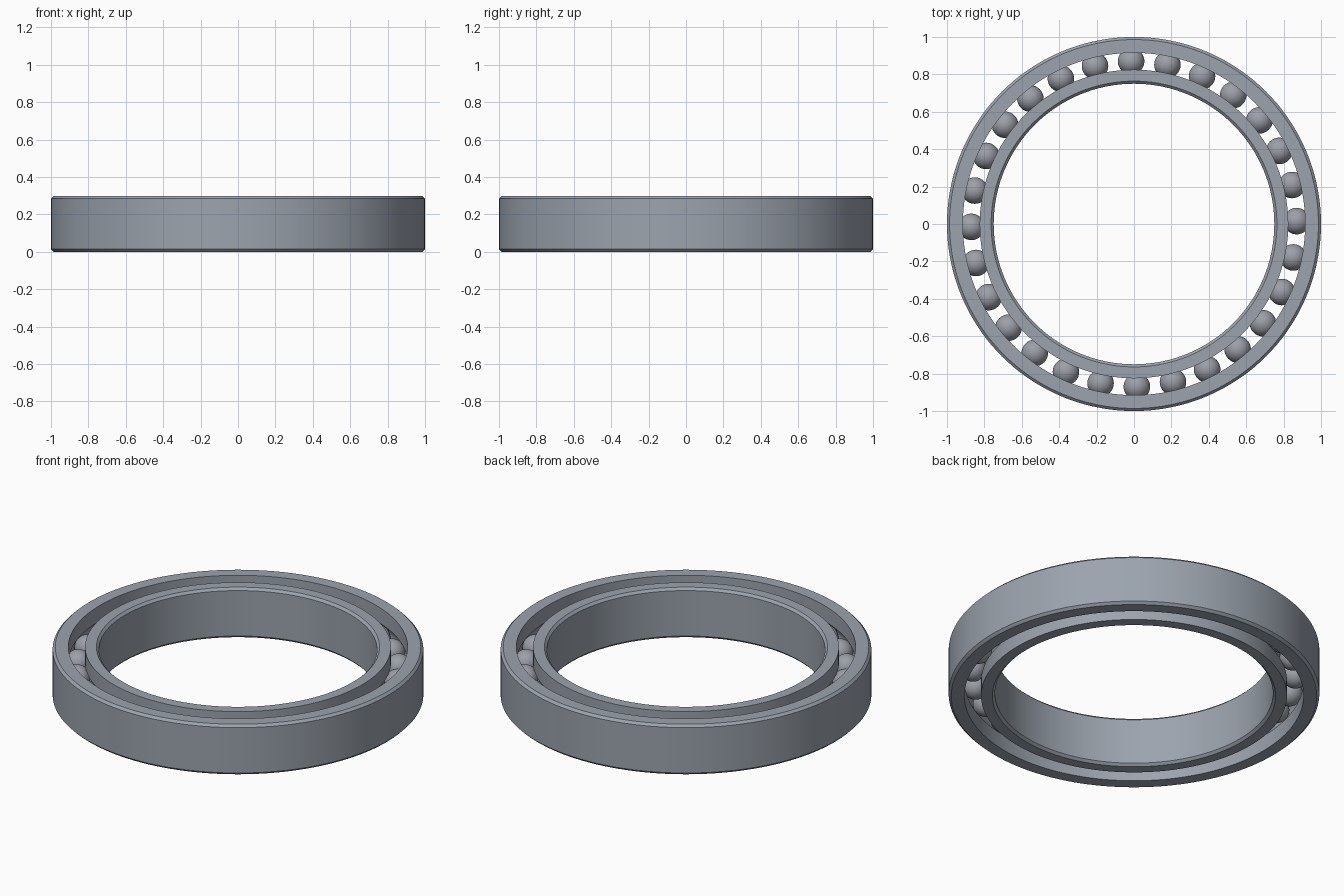
import bpy
import bmesh
from math import cos, sin, pi, radians, asin, acos

cube = bpy.data.objects.get("Cube")
if cube:
    bpy.data.objects.remove(cube, do_unlink=True)

HEIGHT = 0.298
MID = HEIGHT / 2
CHAMFER = 0.014
PITCH = 0.87          # radius of the circle through the ball centres
BALL = 0.071
GROOVE = 0.0725
BALL_COUNT = 28
SEGMENTS = 144


def make_material(name, colour):
    mat = bpy.data.materials.new(name)
    mat.use_nodes = True
    mat.diffuse_color = colour
    mat.node_tree.nodes["Principled BSDF"].inputs["Base Color"].default_value = colour
    return mat


def add_object(name, bm, mat, location=(0, 0, 0)):
    bmesh.ops.recalc_face_normals(bm, faces=bm.faces)
    mesh = bpy.data.meshes.new(name)
    bm.to_mesh(mesh)
    bm.free()
    mesh.materials.append(mat)
    obj = bpy.data.objects.new(name, mesh)
    obj.location = location
    bpy.context.collection.objects.link(obj)
    return obj


def smooth(obj, angle):
    bpy.ops.object.select_all(action='DESELECT')
    obj.select_set(True)
    bpy.context.view_layer.objects.active = obj
    bpy.ops.object.shade_smooth_by_angle(angle=radians(angle))


def race(name, plain, grooved, mat):
    """Lathe a ring with a chamfered plain wall and a ball groove in the other."""
    side = 1 if grooved > plain else -1          # direction towards the groove
    edge = plain + side * CHAMFER
    profile = [(edge, 0), (plain, CHAMFER), (plain, HEIGHT - CHAMFER),
               (edge, HEIGHT), (grooved, HEIGHT)]
    # Groove arc centred on the ball circle
    half = acos(abs(PITCH - grooved) / GROOVE)
    steps = 10
    for i in range(steps + 1):
        a = half - 2 * half * i / steps
        profile.append((PITCH - side * GROOVE * cos(a), MID + GROOVE * sin(a)))
    profile.append((grooved, 0))

    bm = bmesh.new()
    loops = []
    for s in range(SEGMENTS):
        t = 2 * pi * s / SEGMENTS
        loops.append([bm.verts.new((r * cos(t), r * sin(t), z)) for r, z in profile])
    n = len(profile)
    for s in range(SEGMENTS):
        a, b = loops[s], loops[(s + 1) % SEGMENTS]
        for i in range(n):
            j = (i + 1) % n
            bm.faces.new((a[i], b[i], b[j], a[j]))
    smooth(add_object(name, bm, mat), 25)


ring_steel = make_material("ring steel", (0.33, 0.37, 0.42, 1))
ball_steel = make_material("ball steel", (0.33, 0.35, 0.39, 1))

# Inner and outer rings
race("outer_ring", 1.0, 0.915, ring_steel)
race("inner_ring", 0.75, 0.825, ring_steel)

# Balls spaced evenly between the rings
for k in range(BALL_COUNT):
    t = 2 * pi * k / BALL_COUNT + radians(1)
    bm = bmesh.new()
    bmesh.ops.create_uvsphere(bm, u_segments=32, v_segments=18, radius=BALL)
    ball = add_object(f"ball_{k + 1}", bm, ball_steel,
                      (PITCH * cos(t), PITCH * sin(t), MID))
    smooth(ball, 40)
